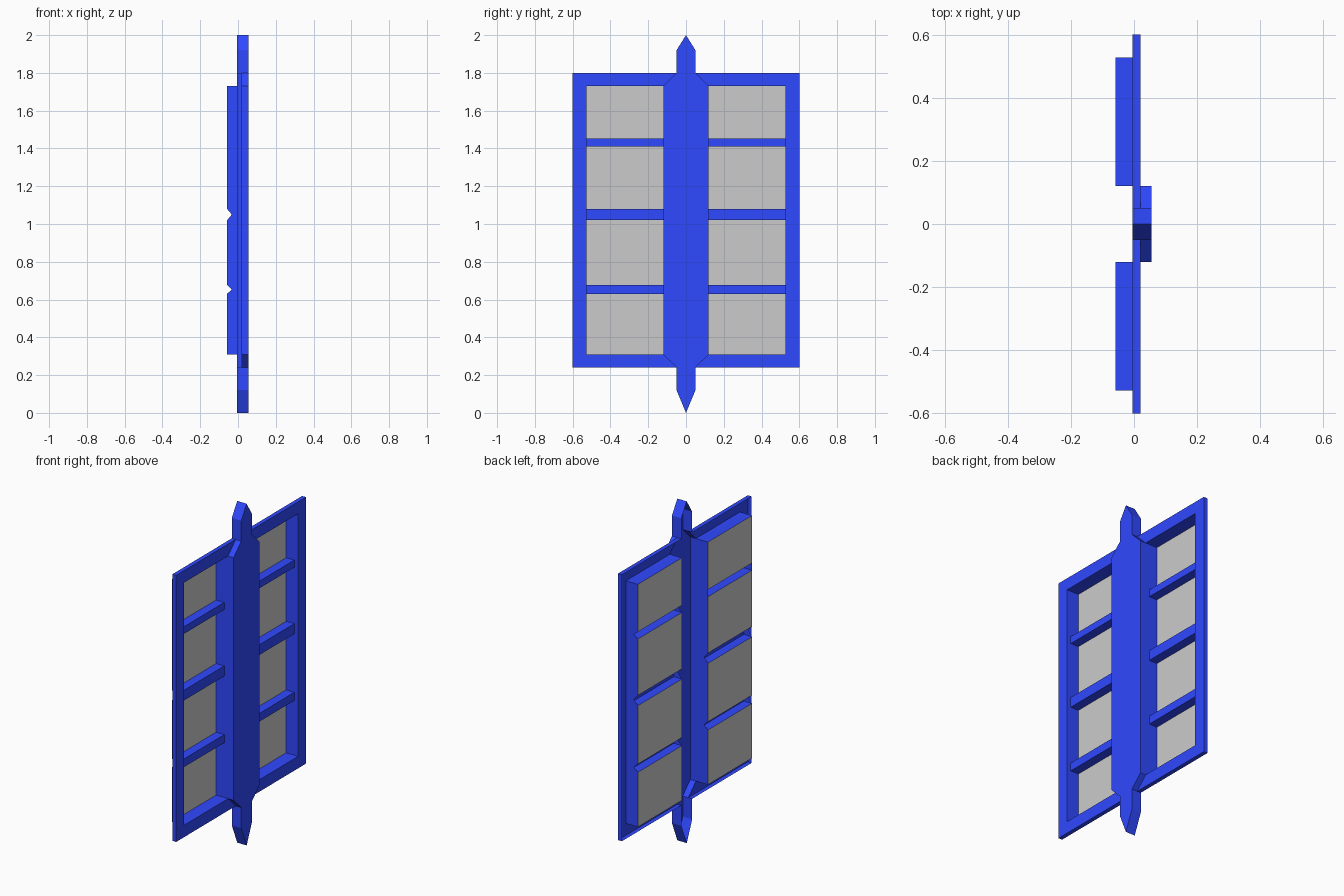
import bpy, bmesh

if "Cube" in bpy.data.objects:
    bpy.data.objects.remove(bpy.data.objects["Cube"])

blue = bpy.data.materials.new("blue_paint")
blue.diffuse_color = (0.028, 0.066, 1.0, 1)
blue.use_nodes = True
blue.node_tree.nodes["Principled BSDF"].inputs["Base Color"].default_value = blue.diffuse_color

# depths (x) and the main outline sizes
BACK, RIM, FRONT, SPINE = -0.058, -0.005, 0.02, 0.056
Y0, Y1, YO = 0.12, 0.528, 0.6
Z0, Z1, ZB, ZT = 0.31, 1.73, 0.24, 1.8
BARS = [(0.63, 0.678), (1.02, 1.08), (1.41, 1.452)]


def sheet(name, polys, mat=None):
    """Open sheet-metal part from a list of polygons."""
    bm = bmesh.new()
    for p in polys:
        bm.faces.new([bm.verts.new(v) for v in p])
    bmesh.ops.remove_doubles(bm, verts=bm.verts, dist=0.0005)
    bmesh.ops.recalc_face_normals(bm, faces=bm.faces)
    # sheets should face forward
    flat = max(bm.faces, key=lambda f: abs(f.normal.x) * f.calc_area())
    if flat.normal.x < -0.5:
        bmesh.ops.reverse_faces(bm, faces=bm.faces)
    me = bpy.data.meshes.new(name)
    bm.to_mesh(me)
    bm.free()
    ob = bpy.data.objects.new(name, me)
    bpy.context.collection.objects.link(ob)
    if mat:
        me.materials.append(mat)
    return ob


def flat(x, pts):
    return [(x, y, z) for y, z in pts]


def strip(pts, xa, xb):
    """Walls between depths xa and xb along a y-z path."""
    return [[(xa, *a), (xb, *a), (xb, *b), (xa, *b)] for a, b in zip(pts, pts[1:])]


def rect(x, ya, yb, za, zb):
    return flat(x, [(ya, za), (yb, za), (yb, zb), (ya, zb)])


# central spine: pointed outline, open at the back
half = [(0, 0), (0.05, 0.12), (0.05, ZB), (Y0, Z0), (Y0, Z1), (0.05, ZT), (0.05, 1.92), (0, 2)]
mirror = [(-y, z) for y, z in half]
polys = [flat(SPINE, half + mirror[-2:0:-1])]
for side in (half, mirror):
    polys += strip(side[:3], RIM, SPINE) + strip(side[5:], RIM, SPINE)
    polys += strip(side[2:6], FRONT, SPINE)
sheet("spine", polys, blue)

for s, label in ((1, "right"), (-1, "left")):
    # frame face and its thin outer rim
    polys = [
        rect(FRONT, s * Y1, s * YO, ZB, ZT),
        flat(FRONT, [(s * Y1, ZB), (s * Y1, Z0), (s * Y0, Z0), (s * 0.05, ZB)]),
        flat(FRONT, [(s * Y1, ZT), (s * Y1, Z1), (s * Y0, Z1), (s * 0.05, ZT)]),
    ]
    polys += strip([(s * 0.05, ZB), (s * YO, ZB), (s * YO, ZT), (s * 0.05, ZT)], RIM, FRONT)
    sheet(label + "_frame", polys, blue)

    # recess: side walls with V notches behind the bars, plus top and bottom
    profile = [(FRONT, Z0), (BACK, Z0)]
    for i, (a, b) in enumerate(BARS):
        if s > 0 or i < 2:
            profile += [(BACK, a), (-0.033, (a + b) / 2), (BACK, b)]
    profile += [(BACK, Z1), (FRONT, Z1)]
    polys = [[(x, s * y, z) for x, z in profile] for y in (Y0, Y1)]
    for z in (Z0, Z1):
        polys += strip([(s * Y0, z), (s * Y1, z)], BACK, FRONT)
    sheet(label + "_recess", polys, blue)

    # glazing bars, open channels at the back
    for i, (a, b) in enumerate(BARS):
        polys = [rect(RIM, s * Y0, s * Y1, a, b)]
        for z in (a, b):
            polys += strip([(s * Y0, z), (s * Y1, z)], BACK, RIM)
        sheet(f"{label}_bar_{i + 1}", polys, blue)

    # grey panes
    edges = [Z0] + [z for bar in BARS for z in bar] + [Z1]
    for i in range(4):
        sheet(f"{label}_pane_{i + 1}",
              [rect(BACK, s * Y0, s * Y1, edges[2 * i], edges[2 * i + 1])])
